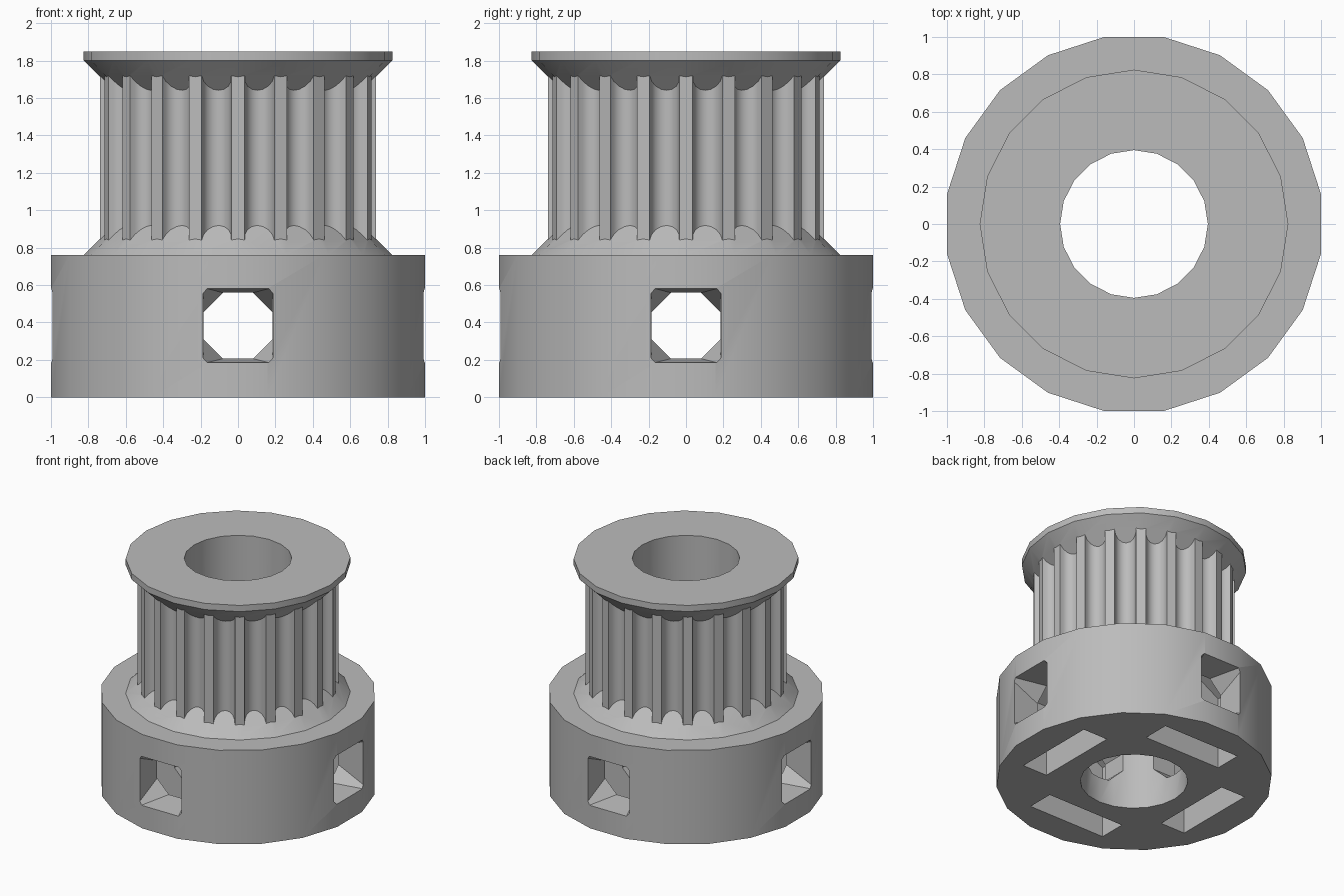
import bpy, bmesh
from math import sin, cos, pi, radians
from mathutils import Matrix

if "Cube" in bpy.data.objects:
    bpy.data.objects.remove(bpy.data.objects["Cube"])

SIDES = TEETH = 20
HOLE_Z = 0.383

grey = bpy.data.materials.new("light grey")
grey.use_nodes = True
grey.diffuse_color = (0.5, 0.5, 0.5, 1)
grey.node_tree.nodes["Principled BSDF"].inputs["Base Color"].default_value = grey.diffuse_color


def loft(name, rings):
    """Closed solid skinned through rings of equal point count."""
    bm = bmesh.new()
    loops = [[bm.verts.new(p) for p in ring] for ring in rings]
    n = len(loops[0])
    for a, b in zip(loops, loops[1:]):
        for i in range(n):
            j = (i + 1) % n
            bm.faces.new((a[i], a[j], b[j], b[i]))
    bm.faces.new(loops[0][::-1])
    bm.faces.new(loops[-1])
    bmesh.ops.recalc_face_normals(bm, faces=bm.faces)
    mesh = bpy.data.meshes.new(name)
    bm.to_mesh(mesh)
    bm.free()
    mesh.materials.append(grey)
    obj = bpy.data.objects.new(name, mesh)
    bpy.context.collection.objects.link(obj)
    return obj


def circle(r, z, offset=0.0):
    step = 2 * pi / SIDES
    return [(r * cos(i * step + offset), r * sin(i * step + offset), z) for i in range(SIDES)]


def turned(name, profile, offset=0.0):
    return loft(name, [circle(r, z, offset) for r, z in profile])


def combine(target, tool, operation):
    bpy.context.view_layer.objects.active = target
    mod = target.modifiers.new(tool.name, "BOOLEAN")
    mod.object, mod.operation, mod.solver = tool, operation, "EXACT"
    bpy.ops.object.modifier_apply(modifier=mod.name)
    bpy.data.objects.remove(tool)


def toothed_outline(z, radius=0.735, half_land=0.035, depth=0.077, segments=8):
    """Flat-topped teeth separated by round grooves."""
    pitch = 2 * pi / TEETH
    half_groove = radius * sin(pitch / 2) - half_land
    points = []
    for i in range(TEETH):
        mid = (i + 0.5) * pitch
        for s in range(segments + 1):
            t = pi * s / segments
            u, r = -half_groove * cos(t), radius - depth * sin(t)
            points.append((r * cos(mid) - u * sin(mid), r * sin(mid) + u * cos(mid), z))
    return points


def opening(x, half_w, half_h, cut):
    """Rectangle with cut corners, across the x axis."""
    w, h = half_w - cut, half_h - cut
    corners = [(half_w, -h), (half_w, h), (w, half_h), (-w, half_h),
               (-half_w, h), (-half_w, -h), (-w, -half_h), (w, -half_h)]
    return [(x, y, HOLE_Z + z) for y, z in corners]


# Hub, belt teeth and the two tapered flanges, joined into one body
pulley = turned("pulley", [(1.0125, 0), (1.0125, 0.76)], pi / SIDES)
combine(pulley, turned("lower_flange", [(0.825, 0.7), (0.825, 0.76), (0.58, 1.005)]), "UNION")
combine(pulley, loft("belt_teeth", [toothed_outline(0.72), toothed_outline(1.82)]), "UNION")
combine(pulley, turned("upper_flange", [(0.58, 1.555), (0.825, 1.8), (0.825, 1.85)]), "UNION")

# Shaft bore
combine(pulley, turned("bore", [(0.395, -0.1), (0.395, 2)]), "DIFFERENCE")

# Four screw holes, each with a nut pocket open at the bottom
for k in range(4):
    turn = Matrix.Rotation(k * pi / 2, 4, "Z")
    screw = loft("screw_hole", [opening(0.3, 0.185, 0.176, 0.105),
                                opening(0.77, 0.185, 0.176, 0.105),
                                opening(1.0, 0.186, 0.198, 0.02),
                                opening(1.1, 0.186, 0.198, 0.02)])
    flat, point = 0.345, 0.345 / cos(radians(30))
    outline = [(-flat, -0.1), (flat, -0.1), (flat, HOLE_Z + point / 2),
               (0, HOLE_Z + point), (-flat, HOLE_Z + point / 2)]
    pocket = loft("nut_pocket", [[(x, y, z) for y, z in outline] for x in (0.55, 0.77)])
    for cutter in (screw, pocket):
        cutter.data.transform(turn)
        combine(pulley, cutter, "DIFFERENCE")

# Smooth round walls, crisp edges
bpy.ops.object.select_all(action="DESELECT")
pulley.select_set(True)
bpy.context.view_layer.objects.active = pulley
bpy.ops.object.shade_smooth_by_angle(angle=radians(30))
